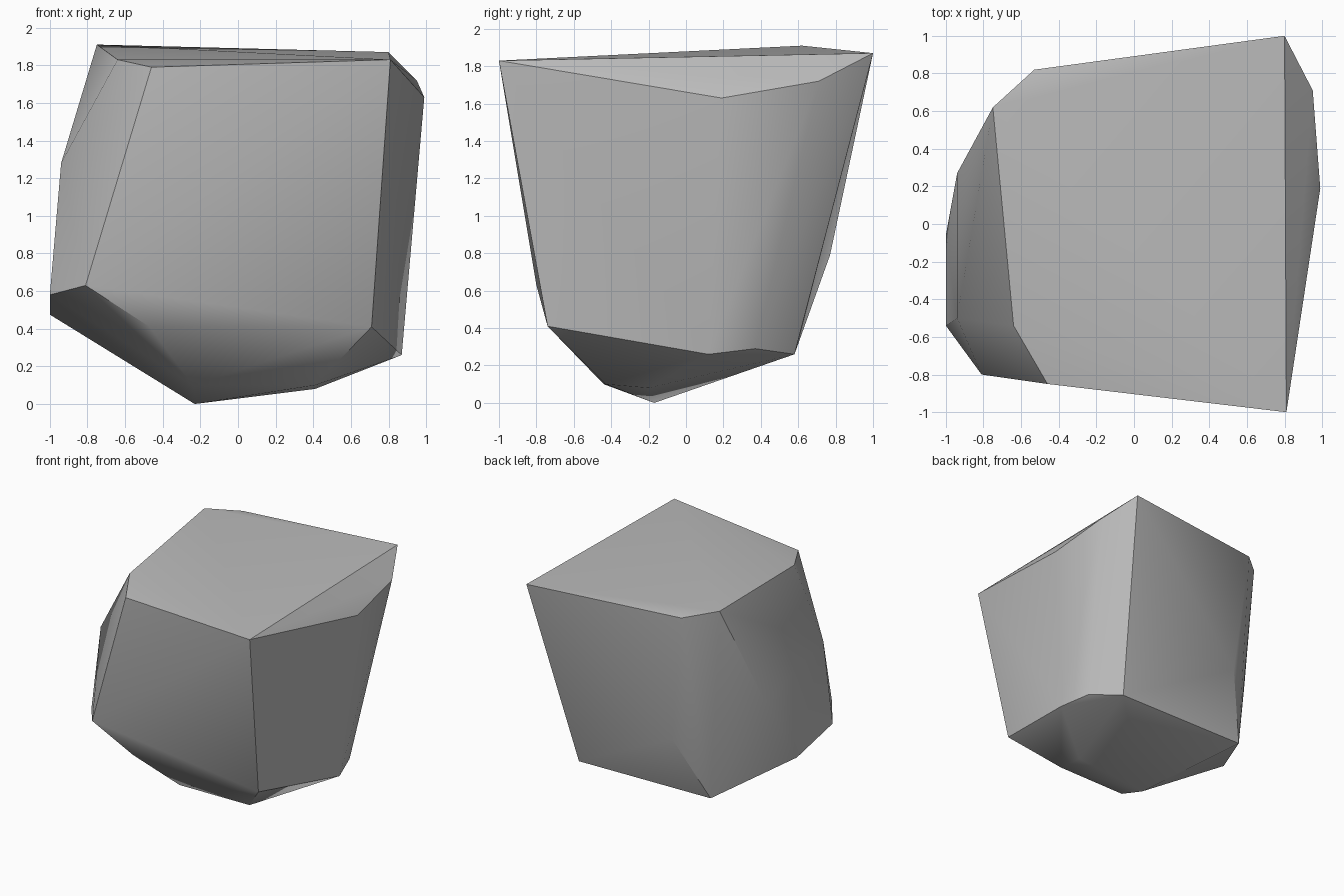
import bpy, bmesh, math

cube = bpy.data.objects.get("Cube")
if cube:
    bpy.data.objects.remove(cube, do_unlink=True)

# Plain stone material
stone = bpy.data.materials.new("stone_grey")
stone.use_nodes = True
colour = (0.5, 0.5, 0.5, 1)
stone.diffuse_color = colour
stone.node_tree.nodes["Principled BSDF"].inputs["Base Color"].default_value = colour

# Corner points of the boulder, grouped by height
top_rim = [(-.75, .62, 1.91), (-.64, -.54, 1.83), (-.46, -.85, 1.79), (.81, -1, 1.83),
           (.80, 1, 1.87), (-.53, .82, 1.87), (.95, .71, 1.72), (.99, .19, 1.63)]
waist = [(-.94, -.5, 1.28), (-.94, .27, 1.05), (-.41, .77, .79),
         (-.81, -.80, .63), (-1, -.54, .58), (-1, -.06, .475)]
lower_rim = [(-.47, -.74, .41), (.71, -.74, .41), (.87, .12, .26),
             (.79, .37, .29), (.60, .58, .26), (-.63, .57, .27)]
base = [(-.24, -.44, .10), (.41, -.43, .10), (.41, -.2, .08), (-.23, -.17, 0)]

# Boulder: the faceted skin stretched over those corners
bm = bmesh.new()
for point in top_rim + waist + lower_rim + base:
    bm.verts.new(point)
hull = bmesh.ops.convex_hull(bm, input=bm.verts)
loose = [v for v in bm.verts if not v.link_faces]
bmesh.ops.delete(bm, geom=loose, context='VERTS')
bmesh.ops.recalc_face_normals(bm, faces=bm.faces)
mesh = bpy.data.meshes.new("boulder")
bm.to_mesh(mesh)
bm.free()
mesh.materials.append(stone)
boulder = bpy.data.objects.new("boulder", mesh)
bpy.context.collection.objects.link(boulder)

# Soft shading that keeps the strong edges crisp
bpy.ops.object.select_all(action='DESELECT')
boulder.select_set(True)
bpy.context.view_layer.objects.active = boulder
bpy.ops.object.shade_smooth_by_angle(angle=math.radians(30))
